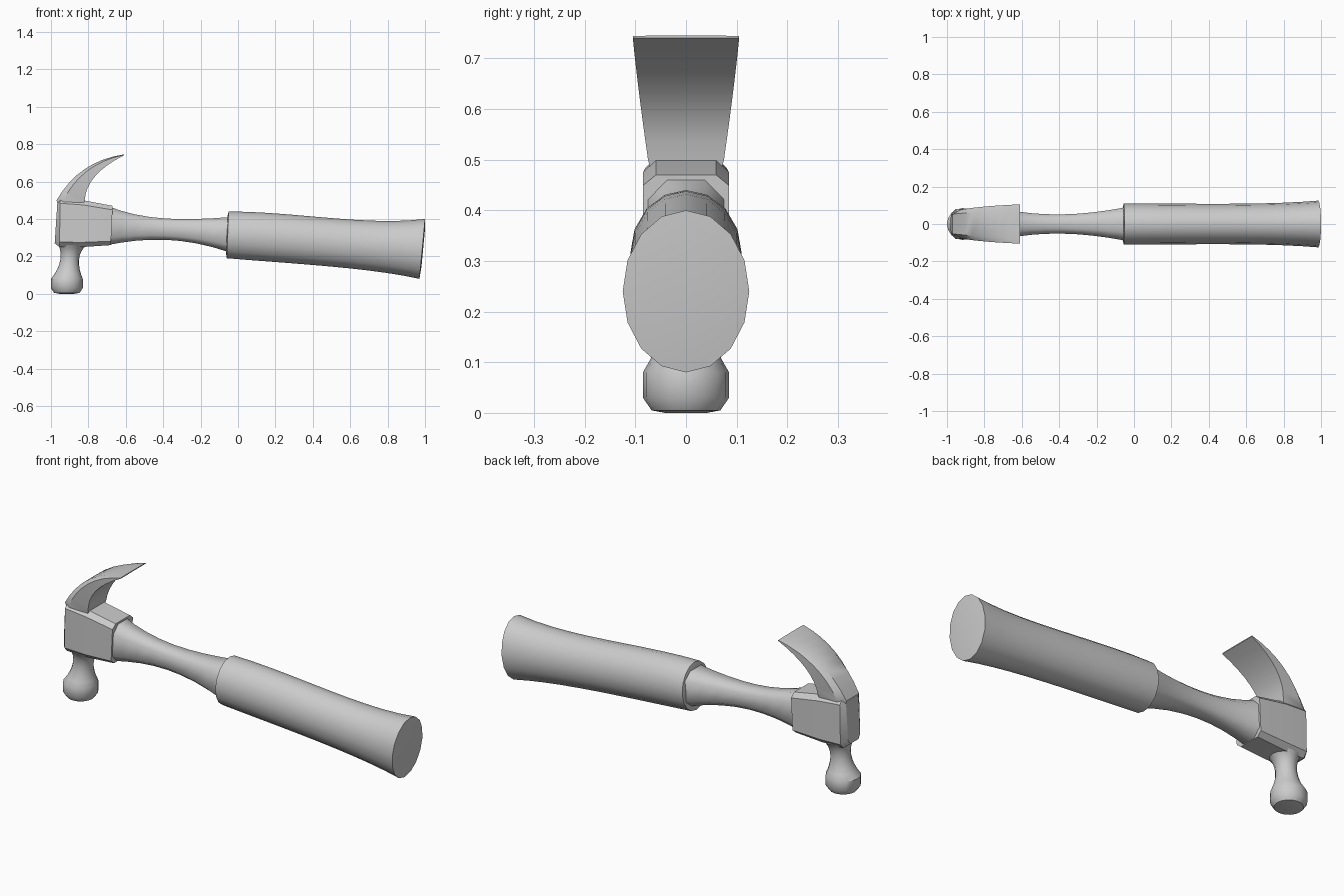
import bpy
import bmesh
from math import cos, sin, tau, radians
from mathutils import Vector

cube = bpy.data.objects.get("Cube")
if cube:
    bpy.data.objects.remove(cube, do_unlink=True)

# Single plain grey finish
grey = bpy.data.materials.new("plain_grey")
grey.use_nodes = True
colour = (0.6, 0.6, 0.6, 1)
grey.diffuse_color = colour
grey.node_tree.nodes["Principled BSDF"].inputs["Base Color"].default_value = colour


def ring(first_edge, second_edge, half_width):
    """Cross-section spanning two opposite (x, z) edge points, with a half width along y."""
    first, second = Vector(first_edge), Vector(second_edge)
    return (first + second) / 2, (first - second) / 2, half_width


def disc(x, z, radius):
    return ring((x - radius, z), (x + radius, z), radius)


def shrink(section_ring, factor, shift):
    centre, reach, half_width = section_ring
    return centre + Vector(shift), reach * factor, half_width * factor


def blend(a, b, t):
    return tuple(p + (q - p) * t for p, q in zip(a, b))


def sweep(controls, steps):
    """Rings along a smooth curve that is pulled towards the control rings."""
    rings = []
    for step in range(steps + 1):
        level = controls
        while len(level) > 1:
            level = [blend(a, b, step / steps) for a, b in zip(level, level[1:])]
        rings.append(level[0])
    return rings


def ellipse(sides):
    return [(cos(tau * i / sides), sin(tau * i / sides)) for i in range(sides)]


def chamfered(u, v):
    """Rectangle with cut corners; u and v are the flat parts of its sides."""
    half = [(1, -v), (1, v), (u, 1), (-u, 1)]
    return half + [(-p, -q) for p, q in half]


def loft(name, outline, rings, sharp_angle):
    """Skin an outline through the rings and close both ends."""
    bm = bmesh.new()
    loops = []
    for centre, reach, half_width in rings:
        points = [(centre + reach * u, half_width * v) for u, v in outline]
        loops.append([bm.verts.new((p.x, y, p.y)) for p, y in points])
    for lower, upper in zip(loops, loops[1:]):
        for i in range(len(outline)):
            bm.faces.new((lower[i - 1], lower[i], upper[i], upper[i - 1]))
    bm.faces.new(loops[0])
    bm.faces.new(loops[-1])
    bmesh.ops.recalc_face_normals(bm, faces=bm.faces)
    mesh = bpy.data.meshes.new(name)
    bm.to_mesh(mesh)
    bm.free()
    mesh.materials.append(grey)
    part = bpy.data.objects.new(name, mesh)
    bpy.context.collection.objects.link(part)
    bpy.ops.object.select_all(action='DESELECT')
    part.select_set(True)
    bpy.context.view_layer.objects.active = part
    bpy.ops.object.shade_smooth_by_angle(angle=radians(sharp_angle))


# Oval grip, flared at the butt, with rounded ends
grip = sweep([
    ring((-0.05, 0.44), (-0.06, 0.19), half_width=0.11),
    ring((0.3, 0.44), (0.3, 0.16), half_width=0.11),
    ring((0.7, 0.36), (0.7, 0.14), half_width=0.1),
    ring((1, 0.4), (0.97, 0.08), half_width=0.125),
], steps=10)
shoulder = shrink(grip[0], factor=0.8, shift=(-0.005, 0))
dome = shrink(grip[-1], factor=0.6, shift=(0.005, 0))
loft("grip", ellipse(sides=16), [shoulder] + grip + [dome], sharp_angle=35)

# Slim shaft that swells into the head and the grip
shaft = sweep([
    ring((-0.7, 0.47), (-0.7, 0.26), half_width=0.08),
    ring((-0.5, 0.39), (-0.5, 0.3), half_width=0.04),
    ring((-0.3, 0.39), (-0.3, 0.31), half_width=0.04),
    ring((-0.04, 0.41), (-0.04, 0.22), half_width=0.09),
], steps=8)
loft("shaft", chamfered(u=0.6, v=0.5), shaft, sharp_angle=50)

# Blocky head with cut corners
head_block = [
    ring((-0.965, 0.5), (-0.98, 0.27), half_width=0.05),
    ring((-0.95, 0.51), (-0.955, 0.25), half_width=0.08),
    ring((-0.83, 0.5), (-0.83, 0.25), half_width=0.085),
    ring((-0.67, 0.47), (-0.68, 0.26), half_width=0.085),
]
loft("head_block", chamfered(u=0.8, v=0.7), head_block, sharp_angle=25)

# Curved claw, widening and thinning to a straight tip
claw = sweep([
    ring((-0.97, 0.5), (-0.82, 0.5), half_width=0.075),
    ring((-0.85, 0.71), (-0.81, 0.64), half_width=0.095),
    ring((-0.61, 0.745), (-0.61, 0.74), half_width=0.105),
], steps=8)
root = shrink(claw[0], factor=0.9, shift=(0, -0.03))
claw_outline = [(-1, -1), (0.5, -1), (1, -0.7), (1, 0.7), (0.5, 1), (-1, 1)]
loft("claw", claw_outline, [root] + claw, sharp_angle=35)

# Waisted neck running into the striking face
neck = sweep([
    disc(x=-0.885, z=0.26, radius=0.075),
    disc(x=-0.9, z=0.22, radius=0.04),
    disc(x=-0.9, z=0.15, radius=0.04),
    disc(x=-0.915, z=0.08, radius=0.085),
], steps=8)
rim = disc(x=-0.915, z=0.03, radius=0.085)
face = shrink(rim, factor=0.8, shift=(0, -0.025))
centre_face = shrink(face, factor=0.6, shift=(0, -0.005))
loft("striker", ellipse(sides=16), neck + [rim, face, centre_face], sharp_angle=35)
